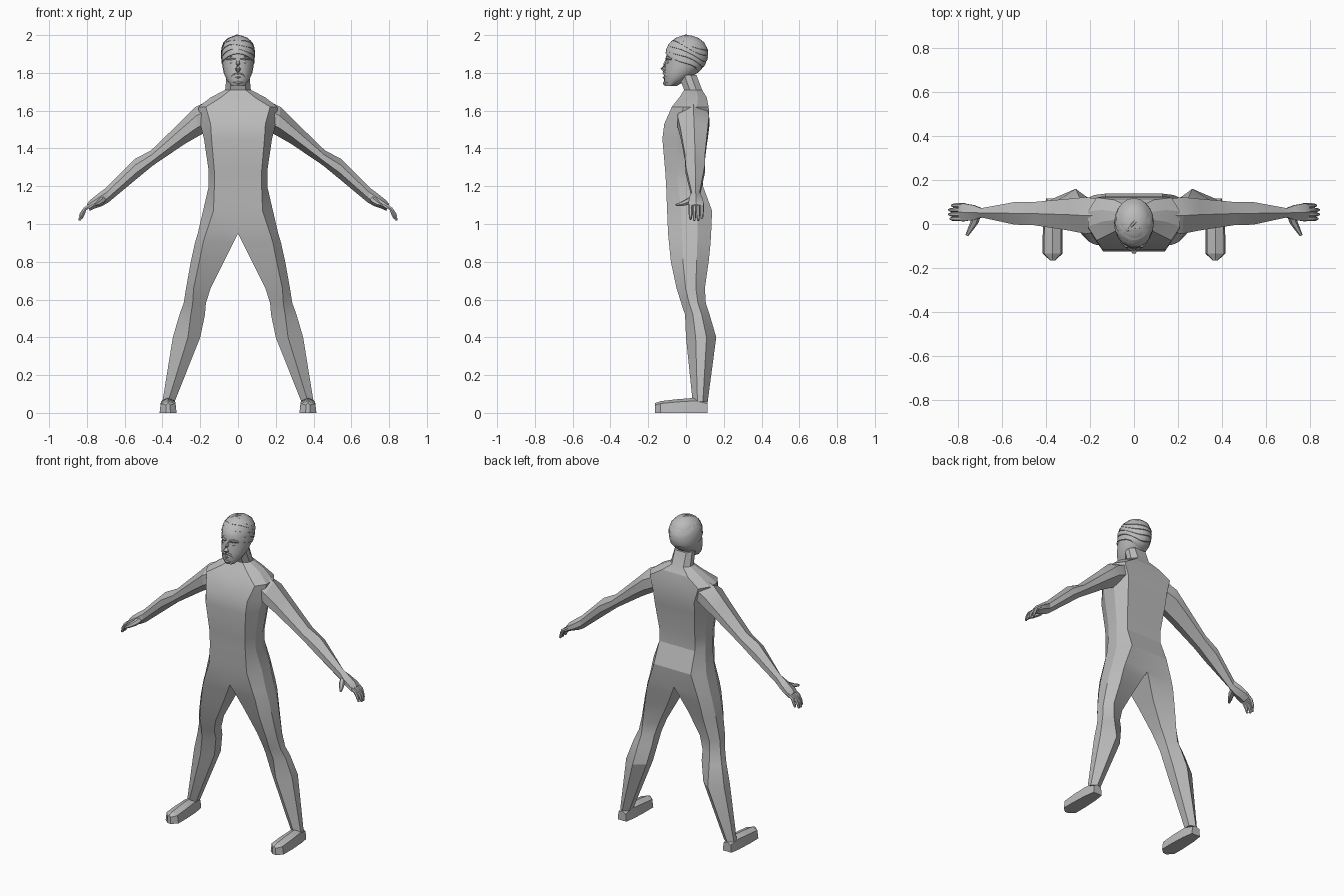
import bpy, bmesh, math
from mathutils import Vector

cube = bpy.data.objects.get("Cube")
if cube:
    bpy.data.objects.remove(cube, do_unlink=True)

grey = bpy.data.materials.new("plain grey")
grey.use_nodes = True
GREY = (0.5, 0.5, 0.5, 1)
grey.diffuse_color = GREY
grey.node_tree.nodes["Principled BSDF"].inputs["Base Color"].default_value = GREY


def finish(name, bm, mirror, angle):
    if mirror:
        bmesh.ops.mirror(bm, geom=bm.verts[:] + bm.edges[:] + bm.faces[:],
                         axis='X', merge_dist=0.0005)
    bmesh.ops.recalc_face_normals(bm, faces=bm.faces[:])
    mesh = bpy.data.meshes.new(name)
    bm.to_mesh(mesh)
    bm.free()
    mesh.materials.append(grey)
    obj = bpy.data.objects.new(name, mesh)
    bpy.context.collection.objects.link(obj)
    bpy.ops.object.select_all(action='DESELECT')
    obj.select_set(True)
    bpy.context.view_layer.objects.active = obj
    bpy.ops.object.shade_smooth_by_angle(angle=math.radians(angle))
    return obj


def loft(name, rings, mirror=False, angle=20, closed=lambda i: True):
    """Skin a list of point rings; closed(i) says if strip i wraps round."""
    bm = bmesh.new()
    vs = [[bm.verts.new(p) for p in ring] for ring in rings]
    n = len(vs[0])
    for i, (a, b) in enumerate(zip(vs, vs[1:])):
        for k in range(n if closed(i) else n - 1):
            j = (k + 1) % n
            bm.faces.new((a[k], a[j], b[j], b[k]))
    bm.faces.new(vs[0])
    bm.faces.new(vs[-1])
    return finish(name, bm, mirror, angle)


def tube(name, points, radii, sides=6, mirror=True):
    """Tapered tube along a path."""
    pts = [Vector(p) for p in points]
    rings = []
    for i, (p, r) in enumerate(zip(pts, radii)):
        d = pts[min(i + 1, len(pts) - 1)] - pts[max(i - 1, 0)]
        q = d.to_track_quat('Z', 'Y')
        rings.append([p + q @ Vector((r * math.cos(t), r * math.sin(t), 0))
                      for t in (math.tau * k / sides for k in range(sides))])
    return loft(name, rings, mirror, 40)


# Torso and legs: z, inner x, panel x, outer x, front y, back y, inner inset
BODY = [
    (.06, .335, .37, .40, .035, .115, .25),
    (.40, .20, .265, .345, 0, .16, .3),
    (.52, .175, .25, .31, -.005, .125, .25),
    (.58, .17, .24, .288, -.025, .105, .22),
    (.66, .145, .235, .275, -.05, .10, .22),
    (.80, .075, .205, .25, -.08, .12, .18),
    (.90, .025, .185, .228, -.09, .13, .1),
    (.95, 0, .17, .213, -.095, .133, .05),
    (1.07, 0, .13, .185, -.10, .138, 0),
    (1.20, 0, .125, .155, -.105, .09, 0),
    (1.28, 0, .125, .155, -.11, .09, 0),
    (1.45, 0, .14, .18, -.125, .115, 0),
    (1.53, 0, .145, .20, -.115, .125, 0),
    (1.62, 0, .17, .21, -.075, .12, 0),
    (1.67, 0, .09, .145, -.035, .11, 0),
    (1.71, 0, .04, .068, -.01, .085, 0),
    (1.79, 0, .04, .06, -.04, .055, 0),
]
rings = []
for z, xi, xp, xo, yf, yb, t in BODY:
    d = yb - yf
    rings.append([(xi, yf + t * d, z), (xp, yf, z), (xo, yf + .32 * d, z),
                  (xo, yb - .32 * d, z), (xp, yb, z), (xi, yb - t * d, z)])
loft("torso_and_legs", rings, True, closed=lambda i: BODY[i][1] > 0)

# Feet: y, half width, height
FEET = [(.115, .03, .06), (.05, .04, .08), (-.05, .045, .072),
        (-.135, .045, .062), (-.165, .012, .052)]
loft("feet", [[(.37 - w, y, 0), (.37 - w * .85, y, h * .8), (.37, y, h),
               (.37 + w * .85, y, h * .8), (.37 + w, y, 0)]
              for y, w, h in FEET], True)

# Arms and palms: top x, top z, bottom x, bottom z, front y, back y
ARMS = [
    (.12, 1.67, .14, 1.50, -.03, .11),
    (.225, 1.62, .21, 1.465, -.045, .122),
    (.30, 1.545, .28, 1.425, -.03, .115),
    (.46, 1.39, .45, 1.31, -.005, .10),
    (.545, 1.345, .535, 1.24, -.003, .10),
    (.70, 1.19, .685, 1.115, .03, .072),
    (.735, 1.165, .72, 1.095, .018, .085),
    (.785, 1.125, .765, 1.08, .013, .094),
    (.80, 1.105, .785, 1.07, .015, .092),
]
rings = []
for xt, zt, xb, zb, yf, yb in ARMS:
    top, low = Vector((xt, 0, zt)), Vector((xb, 0, zb))
    m = (yf + yb) / 2
    rings.append([top.lerp(low, f) + Vector((0, y, 0)) for f, y in
                  ((0, m), (.3, yf), (.7, yf), (1, m), (.7, yb), (.3, yb))])
loft("arms", rings, True)

# Fingers and thumbs
for i, reach in enumerate((-.006, 0, 0, -.012)):
    y = .024 + .02 * i
    tube(f"finger_{i + 1}", [(.77, y, 1.105), (.81, y, 1.08),
                             (.832 + reach, y, 1.05), (.84 + reach, y, 1.018 - reach)],
         (.012, .0105, .0095, .006))
tube("thumb", [(.715, .045, 1.135), (.725, .01, 1.118),
               (.745, -.025, 1.105), (.76, -.052, 1.10)], (.02, .018, .012, .007))

# Head: z, half width, front y, back y
HEAD = [
    (1.73, .033, -.108, -.05), (1.76, .058, -.116, .0), (1.80, .076, -.116, .06),
    (1.84, .083, -.112, .098), (1.88, .086, -.105, .113), (1.92, .087, -.103, .113),
    (1.96, .076, -.085, .098), (1.985, .052, -.055, .066), (1.997, .02, -.02, .03),
]


def head_point(z, angle, scale=1.0):
    z = min(max(z, HEAD[0][0]), HEAD[-1][0])
    for a, b in zip(HEAD, HEAD[1:]):
        if z <= b[0]:
            break
    f = (z - a[0]) / (b[0] - a[0])
    w, yf, yb = (a[k] + f * (b[k] - a[k]) for k in (1, 2, 3))
    c, r = (yf + yb) / 2, (yb - yf) / 2
    return Vector((w * scale * math.cos(angle), c + r * scale * math.sin(angle), z))


SIDES = 20
ANGLES = [math.tau * k / SIDES for k in range(SIDES)]
loft("head", [[head_point(row[0], t) for t in ANGLES] for row in HEAD], angle=50)

# Hair: overlapping tilted layers, each flared at its lower edge
for i, mid in enumerate((1.85, 1.877, 1.904, 1.931, 1.955)):
    rings = []
    for up, scale in ((0, 1.0), (.002, 1.045), (.022, 1.03), (.045, .97)):
        rings.append([head_point(mid + up - .045 * math.sin(t)
                                 + .006 * math.sin(3 * t + i), t, scale)
                      for t in ANGLES])
    loft(f"hair_layer_{i + 1}", rings, angle=40)
tube("crown_tuft", [(.015, .02, 1.985), (-.005, .0, 1.996), (-.03, -.03, 1.985)],
     (.012, .008, .006), mirror=False)

# Face
tube("nose", [(0, -.100, 1.872), (0, -.112, 1.845), (0, -.121, 1.822),
              (0, -.112, 1.812)], (.008, .010, .015, .012), mirror=False)
tube("brows", [(.012, -.103, 1.876), (.035, -.10, 1.881), (.06, -.078, 1.872)],
     (.007, .009, .005))
tube("moustache", [(0, -.117, 1.80), (.02, -.112, 1.796), (.034, -.10, 1.78)],
     (.008, .008, .005))
tube("lower_lip", [(-.02, -.108, 1.778), (0, -.117, 1.776), (.02, -.108, 1.778)],
     (.004, .007, .004), mirror=False)
tube("chin_beard", [(-.03, -.095, 1.752), (0, -.11, 1.745), (.03, -.095, 1.752)],
     (.008, .013, .008), mirror=False)
bm = bmesh.new()
bmesh.ops.create_uvsphere(bm, u_segments=10, v_segments=6, radius=.011)
bmesh.ops.translate(bm, verts=bm.verts[:], vec=(.034, -.091, 1.858))
finish("eyes", bm, True, 60)
